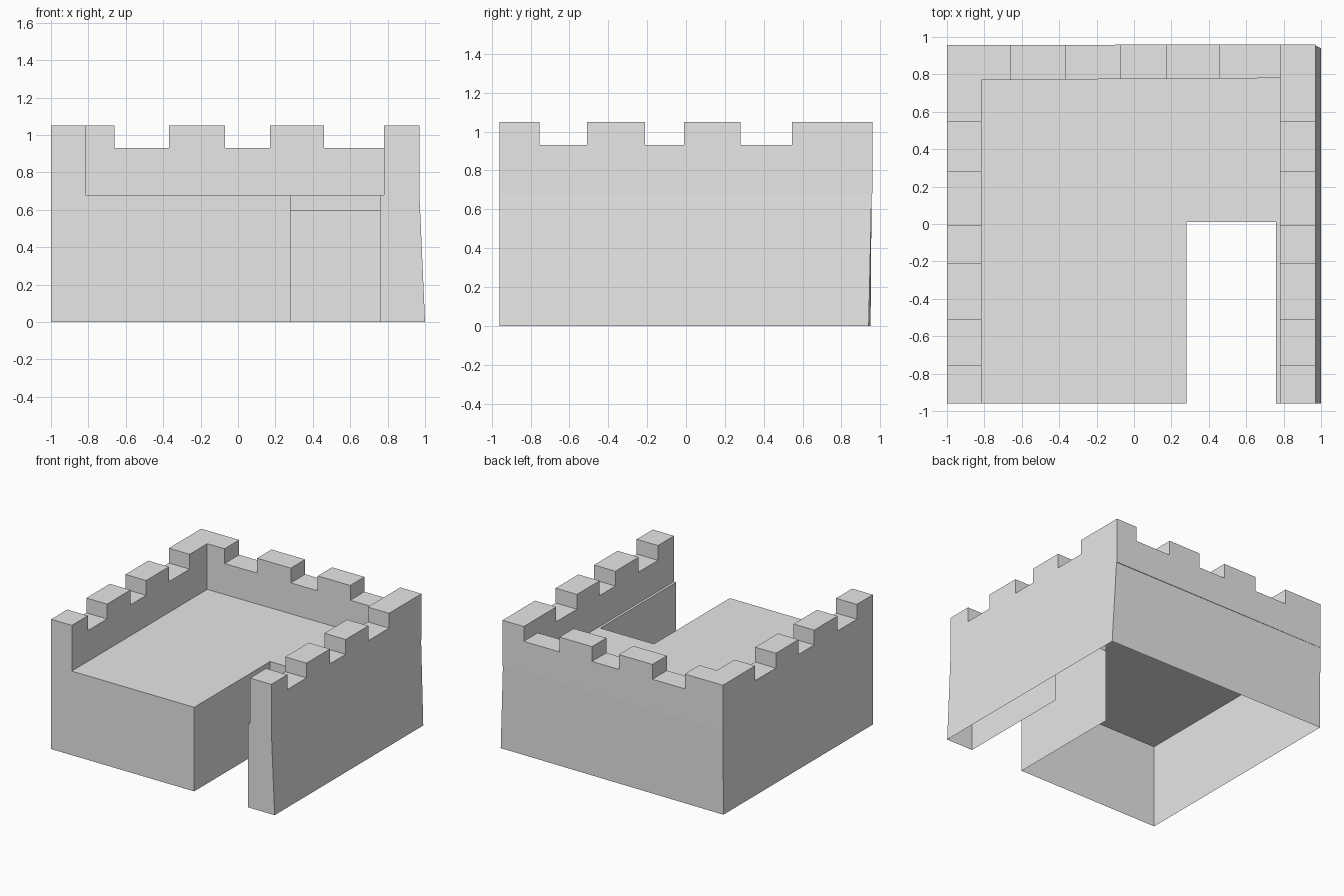
import bpy
import bmesh

cube = bpy.data.objects.get("Cube")
if cube:
    bpy.data.objects.remove(cube, do_unlink=True)

stone = bpy.data.materials.new("grey_stone")
stone.use_nodes = True
GREY = (0.8, 0.8, 0.8, 1)
stone.diffuse_color = GREY
stone.node_tree.nodes["Principled BSDF"].inputs["Base Color"].default_value = GREY


def finish(name, bm):
    mesh = bpy.data.meshes.new(name)
    bm.to_mesh(mesh)
    bm.free()
    mesh.materials.append(stone)
    obj = bpy.data.objects.new(name, mesh)
    bpy.context.collection.objects.link(obj)
    return obj


def loft(bm, low, high, z0, z1, skip=(), bottom=True):
    """Join two matching outlines with walls and a top cap."""
    a = [bm.verts.new((x, y, z0)) for x, y in low]
    b = [bm.verts.new((x, y, z1)) for x, y in high]
    n = len(a)
    for i in range(n):
        if i not in skip:
            j = (i + 1) % n
            bm.faces.new((a[i], a[j], b[j], b[i]))
    bm.faces.new(b)
    if bottom:
        bm.faces.new(a[::-1])
    return a, b


FLOOR, NOTCH, TOP = 0.68, 0.93, 1.05
FRONT, BACK = -0.96, 0.96

# Hollow base, open underneath, with an entry slot in the front
slot = [(-1, FRONT), (0.28, FRONT), (0.28, 0.01), (0.76, 0.01), (0.76, FRONT)]
bm = bmesh.new()
low, high = loft(bm, slot + [(1, FRONT), (1, 0.94), (-1, 0.95)],
                 slot + [(0.97, FRONT), (0.97, 0.955), (-1, 0.955)],
                 0, FLOOR, skip=(2,), bottom=False)
# Lintel over the doorway at the end of the slot
c = [bm.verts.new((x, 0.01, 0.595)) for x in (0.28, 0.76)]
bm.faces.new((c[0], c[1], high[3], high[2]))
finish("base", bm)

# Parapet on three sides
plan = [(-1, FRONT), (-0.815, FRONT), (-0.815, 0.77), (0.78, 0.78),
        (0.78, FRONT), (0.97, FRONT), (0.97, BACK), (-1, 0.957)]
bm = bmesh.new()
loft(bm, plan, plan, FLOOR, TOP)
parapet = finish("parapet", bm)

# Notches between the merlons
bm = bmesh.new()


def notch(x0, x1, y0, y1):
    box = [(x0, y0), (x1, y0), (x1, y1), (x0, y1)]
    loft(bm, box, box, NOTCH, TOP + 0.2)


for y0, y1 in ((-0.755, -0.51), (-0.21, -0.01), (0.28, 0.545)):
    notch(-1.2, 1.2, y0, y1)
for x0, x1 in ((-0.66, -0.37), (-0.07, 0.17), (0.46, 0.78)):
    notch(x0, x1, 0.7, 1.2)
cutter = finish("notch_cutter", bm)
cutter.hide_render = True

mod = parapet.modifiers.new("notches", "BOOLEAN")
mod.operation = "DIFFERENCE"
mod.solver = "EXACT"
mod.object = cutter
bpy.context.view_layer.objects.active = parapet
bpy.ops.object.modifier_apply(modifier=mod.name)
bpy.data.objects.remove(cutter, do_unlink=True)
